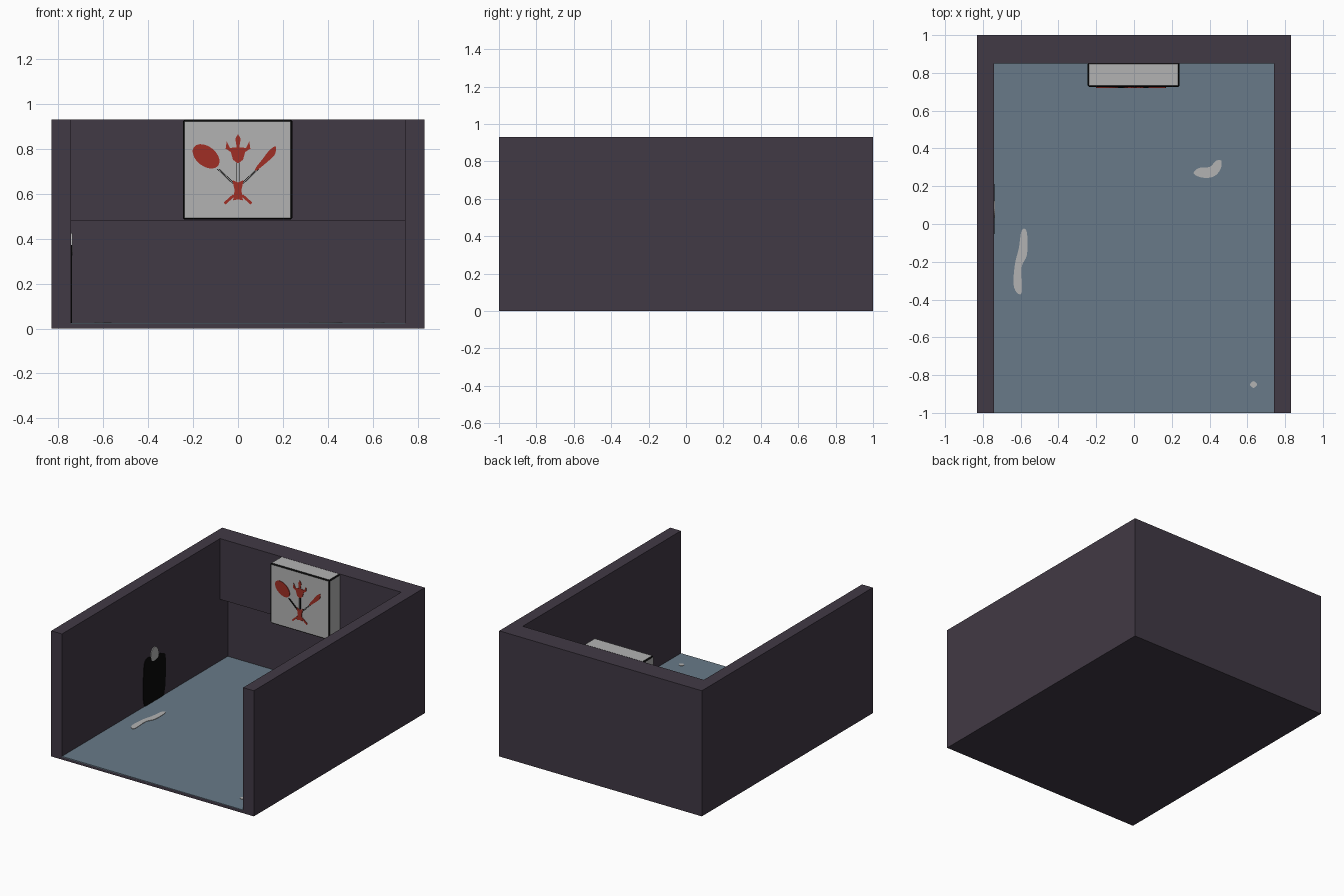
import bpy, bmesh, math
from mathutils import Vector

if "Cube" in bpy.data.objects:
    bpy.data.objects.remove(bpy.data.objects["Cube"])


def material(name, r, g, b):
    m = bpy.data.materials.new(name)
    m.diffuse_color = (r, g, b, 1)
    m.use_nodes = True
    m.node_tree.nodes["Principled BSDF"].inputs["Base Color"].default_value = m.diffuse_color
    return m


PLUM = material("plum wall", 0.053, 0.041, 0.059)
BLUE = material("slate blue floor", 0.138, 0.195, 0.246)
GREY = material("pale grey", 0.45, 0.45, 0.45)
RED = material("sign red", 0.35, 0.028, 0.018)
BLACK = material("black", 0.003, 0.003, 0.003)


def add_object(name, bm, *mats):
    bmesh.ops.recalc_face_normals(bm, faces=bm.faces)
    me = bpy.data.meshes.new(name)
    bm.to_mesh(me)
    bm.free()
    for m in mats:
        me.materials.append(m)
    ob = bpy.data.objects.new(name, me)
    bpy.context.collection.objects.link(ob)
    return ob


def prism(name, pts, axis, lo, hi, mat):
    """Extrude a 2D outline along x (y,z outline), y (x,z) or z (x,y)."""
    def place(p, t):
        c = list(p)
        c.insert("xyz".index(axis), t)
        return Vector(c)
    bm = bmesh.new()
    vs = [bm.verts.new(place(p, lo)) for p in pts]
    f = bm.faces.new(vs)
    ext = bmesh.ops.extrude_face_region(bm, geom=[f])
    moved = [g for g in ext["geom"] if isinstance(g, bmesh.types.BMVert)]
    bmesh.ops.translate(bm, verts=moved, vec=place((0, 0), hi - lo))
    return add_object(name, bm, mat)


def box(lo, hi):
    bm = bmesh.new()
    bmesh.ops.create_cube(bm, size=1)
    for v in bm.verts:
        v.co = Vector((lo[i] + (v.co[i] + 0.5) * (hi[i] - lo[i]) for i in range(3)))
    return bm


def smooth(pts, n=4):
    """Closed Catmull-Rom outline through the points."""
    P = [Vector(p) for p in pts]
    out = []
    for i in range(len(P)):
        a, b, c, d = P[i - 1], P[i], P[(i + 1) % len(P)], P[(i + 2) % len(P)]
        for k in range(n):
            t = k / n
            out.append(0.5 * (2 * b + (c - a) * t + (2 * a - 5 * b + 4 * c - d) * t * t
                              + (3 * b - a - 3 * c + d) * t ** 3))
    return out


def bar(a, b, w):
    a, b = Vector(a), Vector(b)
    d = (b - a).normalized() * w / 2
    s = Vector((-d.y, d.x))
    return [a + s, b + s, b - s, a - s]


def mirrored(half):
    return half + [(-x, z) for x, z in reversed(half) if x]


# Room shell: solid block with a stepped interior cut out (lower back wall recessed)
IN = 0.742
shell = add_object("room_walls", box((-0.83, -1, 0), (0.83, 1, 0.93)), PLUM)
profile = [(-1.2, 0.02), (0.94, 0.02), (0.94, 0.48), (0.85, 0.48), (0.85, 1.2), (-1.2, 1.2)]
cutter = prism("room_cutter", profile, "x", -IN, IN, PLUM)
cutter.hide_render = True
cutter.hide_viewport = True
cut = shell.modifiers.new("hollow", "BOOLEAN")
cut.operation, cut.solver, cut.object = "DIFFERENCE", "EXACT", cutter

# Floor covering
add_object("floor", box((-IN, -1, 0.018), (IN, 0.94, 0.024)), BLUE)

# Sign box: pale faces with black chamfered edges
bm = box((-0.245, 0.725, 0.484), (0.242, 0.856, 0.93))
bmesh.ops.bevel(bm, geom=bm.edges[:], offset=0.008, segments=1, affect="EDGES")
bm.normal_update()
for f in bm.faces:
    f.material_index = 0 if max(abs(c) for c in f.normal) > 0.99 else 1
add_object("sign_box", bm, GREY, BLACK)

# Painted cutlery on the sign


def paint(name, pts, mat=RED):
    prism(name, pts, "y", 0.721, 0.727, mat)


spoon = []
for i in range(20):
    a = i * math.tau / 20
    u, v = 0.068 * math.cos(a), 0.044 * math.sin(a)
    r = math.radians(-38)
    spoon.append((-0.142 + u * math.cos(r) - v * math.sin(r), 0.766 + u * math.sin(r) + v * math.cos(r)))
paint("spoon_bowl", spoon)
paint("knife_blade", smooth([(0.168, 0.81), (0.164, 0.775), (0.135, 0.745), (0.085, 0.705),
                             (0.078, 0.713), (0.11, 0.755), (0.14, 0.793)]))
paint("fork_head", mirrored([(0, 0.735), (0.022, 0.75), (0.032, 0.785), (0.055, 0.8), (0.05, 0.833),
                             (0.035, 0.802), (0.018, 0.806)]))
paint("fork_middle_tine", mirrored([(0, 0.8), (0.006, 0.806), (0.012, 0.845), (0, 0.865)]))
paint("ribbon_knot", mirrored([(0, 0.575), (0.022, 0.57), (0.015, 0.615), (0.025, 0.66), (0, 0.65)]))
for s, side in ((-1, "left"), (1, "right")):
    paint("ribbon_tail_" + side, bar((s * 0.018, 0.593), (s * 0.06, 0.556), 0.012))
    for off in (-0.004, 0.004):
        paint("handle_" + side, bar((s * 0.088 + off, 0.71), (s * 0.02 + off, 0.645), 0.003), BLACK)
    paint("fork_handle_" + side, bar((s * 0.005, 0.74), (s * 0.005, 0.655), 0.003), BLACK)

# Puddles on the floor
puddles = {
    "puddle_right": [(0.315, 0.27), (0.35, 0.248), (0.40, 0.245), (0.435, 0.26), (0.46, 0.295),
                     (0.462, 0.335), (0.435, 0.335), (0.40, 0.302), (0.345, 0.297)],
    "puddle_left": [(-0.595, -0.035), (-0.568, -0.04), (-0.566, -0.16), (-0.595, -0.23), (-0.592, -0.355),
                    (-0.615, -0.368), (-0.638, -0.32), (-0.63, -0.21), (-0.61, -0.13)],
    "puddle_small": [(0.652, -0.85), (0.633, -0.832), (0.614, -0.85), (0.633, -0.868)],
}
for name, pts in puddles.items():
    prism(name, smooth(pts), "z", 0.022, 0.027, GREY)

# Dark opening and pale patch painted on the left wall
prism("wall_dark_patch", smooth([(-0.04, 0.03), (-0.045, 0.3), (-0.01, 0.37), (0.08, 0.355), (0.18, 0.34),
                                 (0.21, 0.28), (0.19, 0.03), (0.08, 0.026)]), "x", -IN - 0.003, -IN + 0.004, BLACK)
prism("wall_pale_patch", smooth([(0.04, 0.34), (0.04, 0.4), (0.08, 0.425), (0.12, 0.39), (0.12, 0.34),
                                 (0.08, 0.325)]), "x", -IN - 0.003, -IN + 0.006, GREY)
